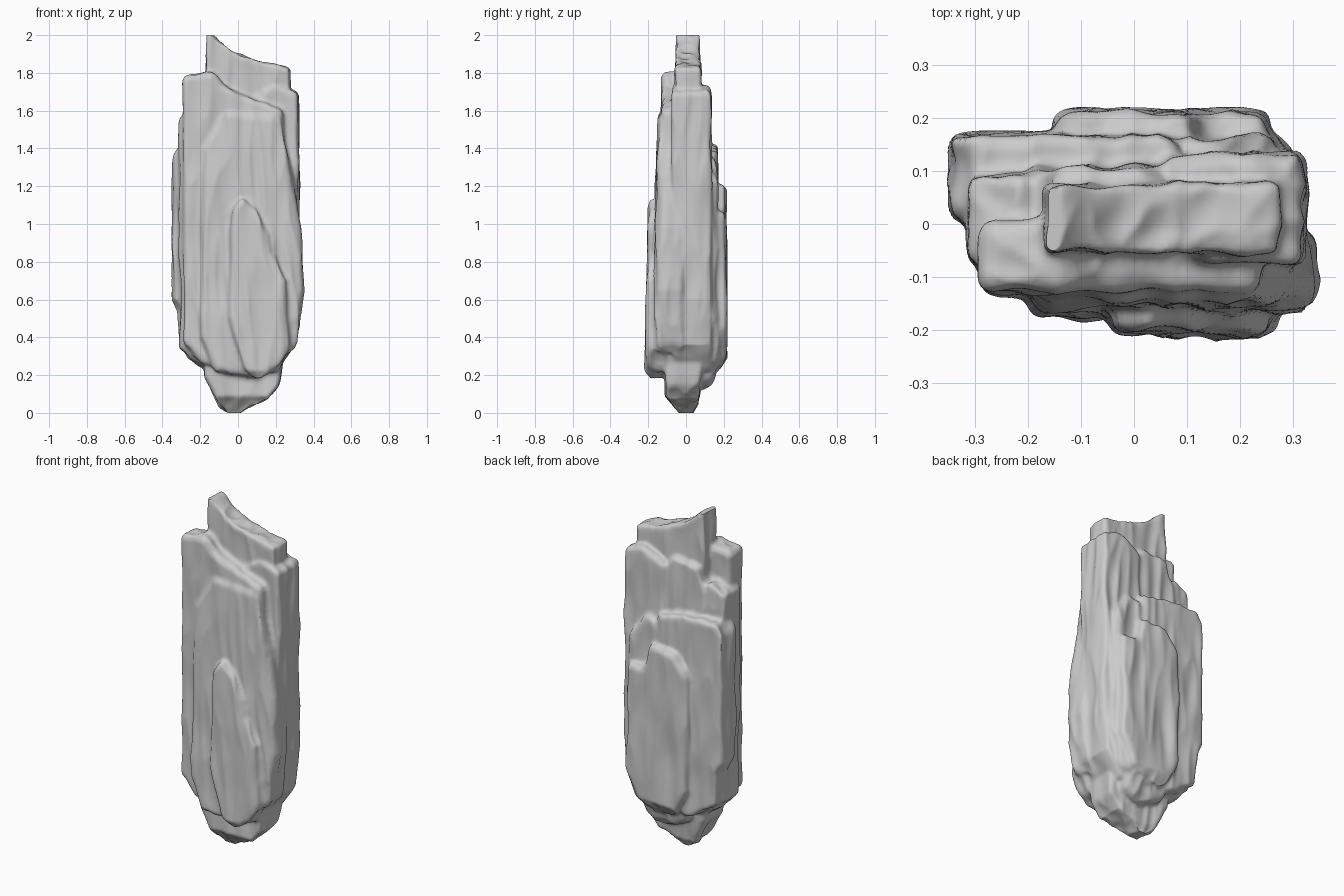
import bpy, bmesh
from mathutils import Vector, noise

cube = bpy.data.objects.get("Cube")
if cube:
    bpy.data.objects.remove(cube, do_unlink=True)

stone = bpy.data.materials.new("pale grey stone")
stone.use_nodes = True
grey = (0.6, 0.6, 0.6, 1)
stone.diffuse_color = grey
bsdf = stone.node_tree.nodes["Principled BSDF"]
bsdf.inputs["Base Color"].default_value = grey
bsdf.inputs["Roughness"].default_value = 0.8

sheets = []


def slab(name, front, back, outline, bevel=0.022):
    """Rounded upright sheet. front and back are depths at its foot and top."""
    heights = [z for x, z in outline]
    foot, top = min(heights), max(heights)

    def depth(ends, z):
        return ends[0] + (ends[1] - ends[0]) * (z - foot) / (top - foot)

    bm = bmesh.new()
    face = bm.faces.new([bm.verts.new((x, depth(front, z), z)) for x, z in outline])
    ext = bmesh.ops.extrude_face_region(bm, geom=[face])
    for v in ext["geom"]:
        if isinstance(v, bmesh.types.BMVert):
            v.co.y = depth(back, v.co.z)
    bmesh.ops.recalc_face_normals(bm, faces=bm.faces)
    mesh = bpy.data.meshes.new(name)
    bm.to_mesh(mesh)
    bm.free()
    ob = bpy.data.objects.new(name, mesh)
    bpy.context.collection.objects.link(ob)
    b = ob.modifiers.new("round", "BEVEL")
    b.width, b.segments, b.limit_method = bevel, 2, "ANGLE"
    sheets.append(ob)


def weather(co, normal):
    """Narrow the foot, then push out vertical grooves, chips and grain."""
    x, y, z = co
    height = max(z, 0)
    y = max(-0.04 - 0.8 * height, min(0.04 + 0.6 * height, y))
    broad = noise.noise(Vector((x * 7, y * 7, z * 2.2)))
    groove = abs(noise.noise(Vector((x * 12 + 5, y * 12, z * 2.5 + x * 3))))
    chip = noise.noise(Vector((x * 16, y * 16 + 3, z * 5)))
    p = Vector((x, y, z)) + normal * (0.007 * broad - 0.02 * groove + 0.005 * chip + 0.002)
    p.z = max(0, min(2, p.z))
    return p


# Tall centre with its slanted peak
slab("core_spire", (-.06, -.056), (.1, .075), [
    (-.172, 2.03), (-.15, 2.02), (-.08, 1.955), (-.02, 1.91), (.1, 1.865),
    (.275, 1.825), (.282, 1.5), (.26, .4), (0, .2), (-.17, .4)], .028)

# Shoulders stepping down around the peak
slab("front_shoulder", (-.14, -.13), (.02, .01), [
    (-.293, 1.785), (-.13, 1.81), (-.08, 1.74), (0, 1.7), (.24, 1.61),
    (.27, 1.2), (.27, .35), (0, .2), (-.19, .26), (-.293, .36)], .03)
slab("left_column", (-.08, -.075), (.138, .132), [
    (.05, 1.66), (.2, 1.74), (.322, 1.7), (.322, 1.1), (.328, .6),
    (.3, .36), (.2, .22), (.05, .2)])
slab("back_column", (0, 0), (.115, .112), [
    (-.2, 1.56), (-.15, 1.7), (.02, 1.72), (.1, 1.6), (.1, .3), (-.2, .3)])
slab("right_column", (-.08, -.075), (.1, .095), [
    (-.315, 1.57), (-.2, 1.62), (-.1, 1.5), (-.1, .25), (-.19, .24),
    (-.315, .335)])

# Lower sheets on the back
slab("right_rear_sheet", (0, .01), (.174, .168), [
    (-.348, 1.36), (-.31, 1.42), (-.1, 1.42), (.08, 1.38), (.1, .25),
    (-.15, .24), (-.3, .34), (-.315, .54), (-.348, .6)])
slab("left_rear_sheet", (.03, .03), (.18, .165), [
    (.02, 1.3), (.15, 1.37), (.27, 1.22), (.29, .5), (.22, .26), (.02, .2)], .03)
slab("back_sheet", (.08, .08), (.216, .212), [
    (-.15, 1.08), (-.06, 1.2), (.11, 1.215), (.14, 1.07), (.252, 1.07),
    (.258, .45), (.18, .27), (-.05, .22), (-.15, .4)], .03)

# Lower sheets on the front, the middle one fading into the shoulder
slab("front_middle_sheet", (-.184, -.148), (0, 0), [
    (-.2, 1.0), (-.19, 1.4), (-.08, 1.6), (.22, 1.58), (.295, 1.25),
    (.32, .5), (.22, .22), (.05, .18), (-.12, .22), (-.2, .4)], .03)
slab("front_sheet", (-.219, -.2), (-.08, -.08), [
    (-.045, .95), (-.035, 1.08), (.03, 1.15), (.1, 1.07), (.165, .95),
    (.18, .85), (.26, .7), (.28, .35), (.22, .24), (.1, .175), (.02, .22),
    (-.045, .5)], .025)
slab("left_flank", (-.17, -.15), (0, -.02), [
    (.29, 1.28), (.332, .98), (.348, .65), (.31, .35), (.24, .3), (.2, .6)], .03)

# Narrow foot, with a bulge behind it
slab("foot", (-.11, -.115), (.06, .12), [
    (-.19, .55), (-.175, .19), (-.13, .1), (-.1, .03), (-.04, -.015),
    (0, -.01), (.05, .03), (.16, .07), (.22, .14), (.23, .2), (.26, .55)], .03)
slab("rear_foot", (0, 0), (.13, .215), [
    (-.15, .45), (-.1, .18), (.05, .12), (.17, .16), (.22, .45)], .03)

# Join the sheets into one skin, softened where they meet
bpy.ops.object.select_all(action="DESELECT")
deps = bpy.context.evaluated_depsgraph_get()
merged = bmesh.new()
for ob in sheets:
    rounded = ob.evaluated_get(deps).to_mesh()
    merged.from_mesh(rounded)
    ob.evaluated_get(deps).to_mesh_clear()
mesh = bpy.data.meshes.new("layered_stone")
merged.to_mesh(mesh)
merged.free()
for ob in sheets:
    bpy.data.objects.remove(ob, do_unlink=True)
rock = bpy.data.objects.new("layered_stone", mesh)
bpy.context.collection.objects.link(rock)
skin = rock.modifiers.new("skin", "REMESH")
skin.mode, skin.voxel_size = "VOXEL", 0.01
soften = rock.modifiers.new("soften", "SMOOTH")
soften.factor, soften.iterations = 0.5, 4
deps = bpy.context.evaluated_depsgraph_get()
rock.data = bpy.data.meshes.new_from_object(rock.evaluated_get(deps))
rock.modifiers.clear()

# Weather the surface and colour it
moved = [weather(v.co.copy(), v.normal.copy()) for v in rock.data.vertices]
for v, p in zip(rock.data.vertices, moved):
    v.co = p
rock.data.update()
rock.data.materials.clear()
rock.data.materials.append(stone)
rock.select_set(True)
bpy.context.view_layer.objects.active = rock
bpy.ops.object.shade_smooth_by_angle(angle=0.9)
